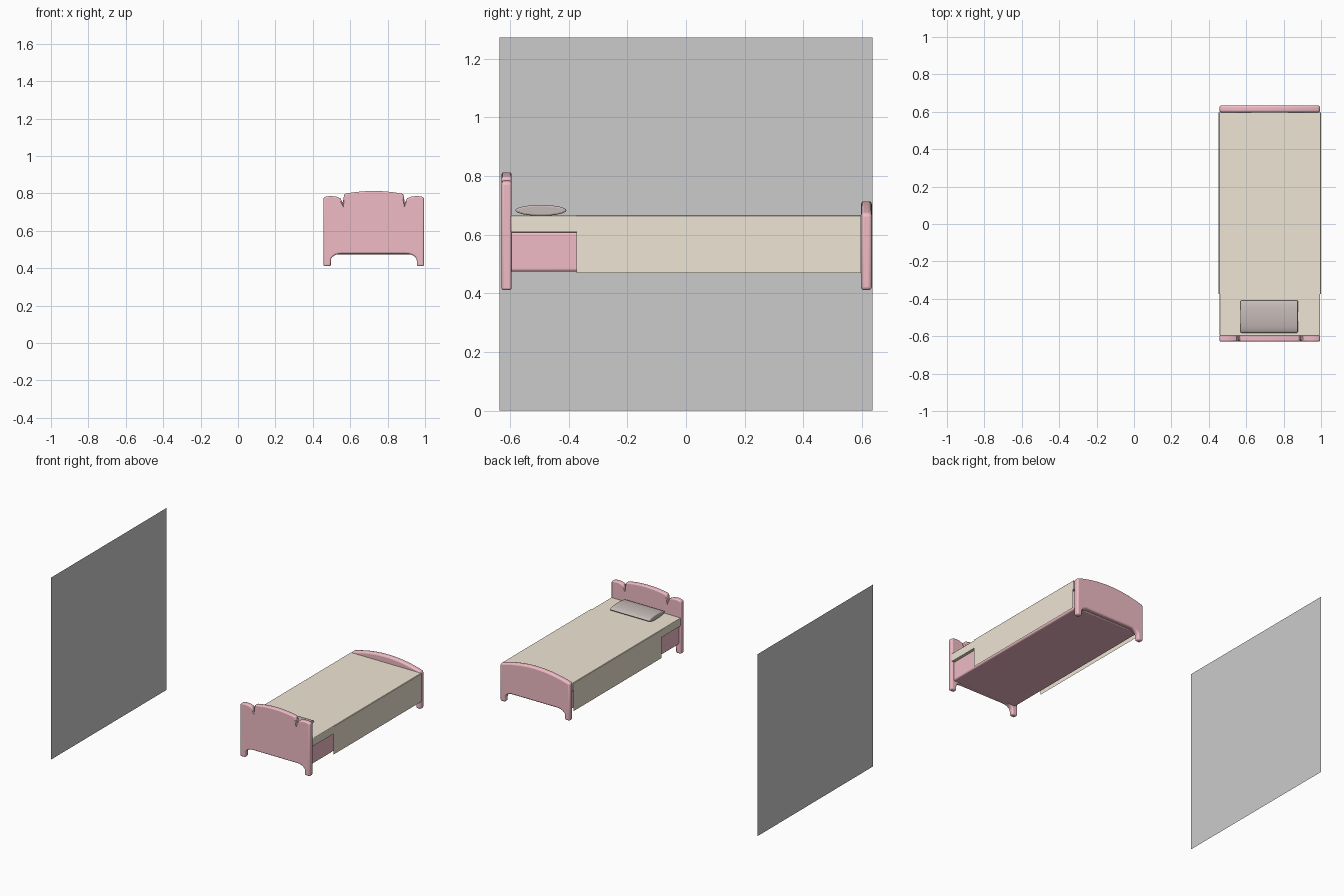
import bpy, bmesh, math

if "Cube" in bpy.data.objects:
    bpy.data.objects.remove(bpy.data.objects["Cube"])

CX = 0.726   # bed centre line


def mat(name, rgb):
    m = bpy.data.materials.new(name)
    m.diffuse_color = (*rgb, 1)
    m.use_nodes = True
    m.node_tree.nodes["Principled BSDF"].inputs["Base Color"].default_value = m.diffuse_color
    return m


PINK = mat("pink_paint", (0.87, 0.50, 0.56))
CREAM = mat("cream_cloth", (0.86, 0.79, 0.66))
TAUPE = mat("taupe_cloth", (0.56, 0.49, 0.47))


def finish(name, bm, material=None, bevel=0, seg=3):
    bmesh.ops.recalc_face_normals(bm, faces=bm.faces)
    me = bpy.data.meshes.new(name)
    bm.to_mesh(me)
    bm.free()
    ob = bpy.data.objects.new(name, me)
    bpy.context.collection.objects.link(ob)
    if material:
        me.materials.append(material)
    if bevel:
        b = ob.modifiers.new("round", 'BEVEL')
        b.width, b.segments, b.limit_method = bevel, seg, 'ANGLE'
        b.angle_limit = math.radians(50)
    bpy.ops.object.select_all(action='DESELECT')
    ob.select_set(True)
    bpy.context.view_layer.objects.active = ob
    bpy.ops.object.shade_smooth_by_angle(angle=math.radians(40))
    return ob


def box(name, x, y, z, material, bevel):
    bm = bmesh.new()
    bmesh.ops.create_cube(bm, size=1)
    for v in bm.verts:
        v.co = [(a + b) / 2 + c * (b - a) for c, (a, b) in zip(v.co, (x, y, z))]
    return finish(name, bm, material, bevel)


def board(name, half, y0, y1):
    """Extrude a half outline (dx, z), mirrored about the bed centre line."""
    pts = half + [(-dx, z) for dx, z in reversed(half) if dx > 0]
    bm = bmesh.new()
    f = bm.faces.new([bm.verts.new((CX + dx, y0, z)) for dx, z in pts])
    r = bmesh.ops.extrude_face_region(bm, geom=[f])
    for v in r['geom']:
        if isinstance(v, bmesh.types.BMVert):
            v.co.y = y1
    return finish(name, bm, PINK, 0.011)


# leg and arched underside, from the middle outward
legs = [(0, 0.478), (0.15, 0.478)]
for i in range(7):
    a = math.pi / 2 * i / 6
    legs.append((0.172 + 0.058 * math.sin(a), 0.440 + 0.038 * math.cos(a)))
legs += [(0.230, 0.411), (0.269, 0.411)]

# headboard: two post crowns, notches and a raised arched middle
crown = [(0.269, 0.777), (0.258, 0.782), (0.235, 0.786), (0.205, 0.784),
         (0.178, 0.774), (0.166, 0.748), (0.158, 0.797)]
arc = [(0.158 * (1 - i / 8), 0.797 + 0.016 * (1 - (1 - i / 8) ** 2)) for i in range(1, 9)]
board("headboard", legs + crown + arc, -0.629, -0.595)

# footboard: one broad arch
arch = [(0.269 * (1 - i / 12), 0.672 + 0.042 * (1 - (1 - i / 12) ** 2)) for i in range(13)]
board("footboard", legs + arch, 0.597, 0.634)

# frame and mattress
box("bed_frame", (0.472, 0.980), (-0.605, 0.605), (0.474, 0.610), PINK, 0.01)
box("mattress", (0.457, 0.995), (-0.597, 0.597), (0.608, 0.665), CREAM, 0.004)

# blanket: thin sheet draped over both sides
bm = bmesh.new()
rows = [[bm.verts.new((x, y, z)) for x, z in
         ((0.453, 0.469), (0.453, 0.664), (0.456, 0.667),
          (0.997, 0.667), (1.0, 0.664), (1.0, 0.469))] for y in (-0.374, 0.597)]
for i in range(5):
    bm.faces.new((rows[0][i], rows[0][i + 1], rows[1][i + 1], rows[1][i]))
finish("blanket", bm, CREAM)

# pillow: elliptical bolster with rounded ends
bm = bmesh.new()
bmesh.ops.create_cone(bm, cap_ends=True, segments=32, radius1=1, radius2=1, depth=1)
for v in bm.verts:
    x, y, z = v.co
    v.co = (CX - 0.003 + z * 0.306, -0.495 + x * 0.087, 0.683 + y * 0.0185)
finish("pillow", bm, TAUPE, 0.008, 3)

# upright wall panel
bm = bmesh.new()
bm.faces.new([bm.verts.new((-1, y, z)) for y, z in
              ((-0.636, 0), (0.636, 0), (0.636, 1.272), (-0.636, 1.272))])
finish("wall_panel", bm)
